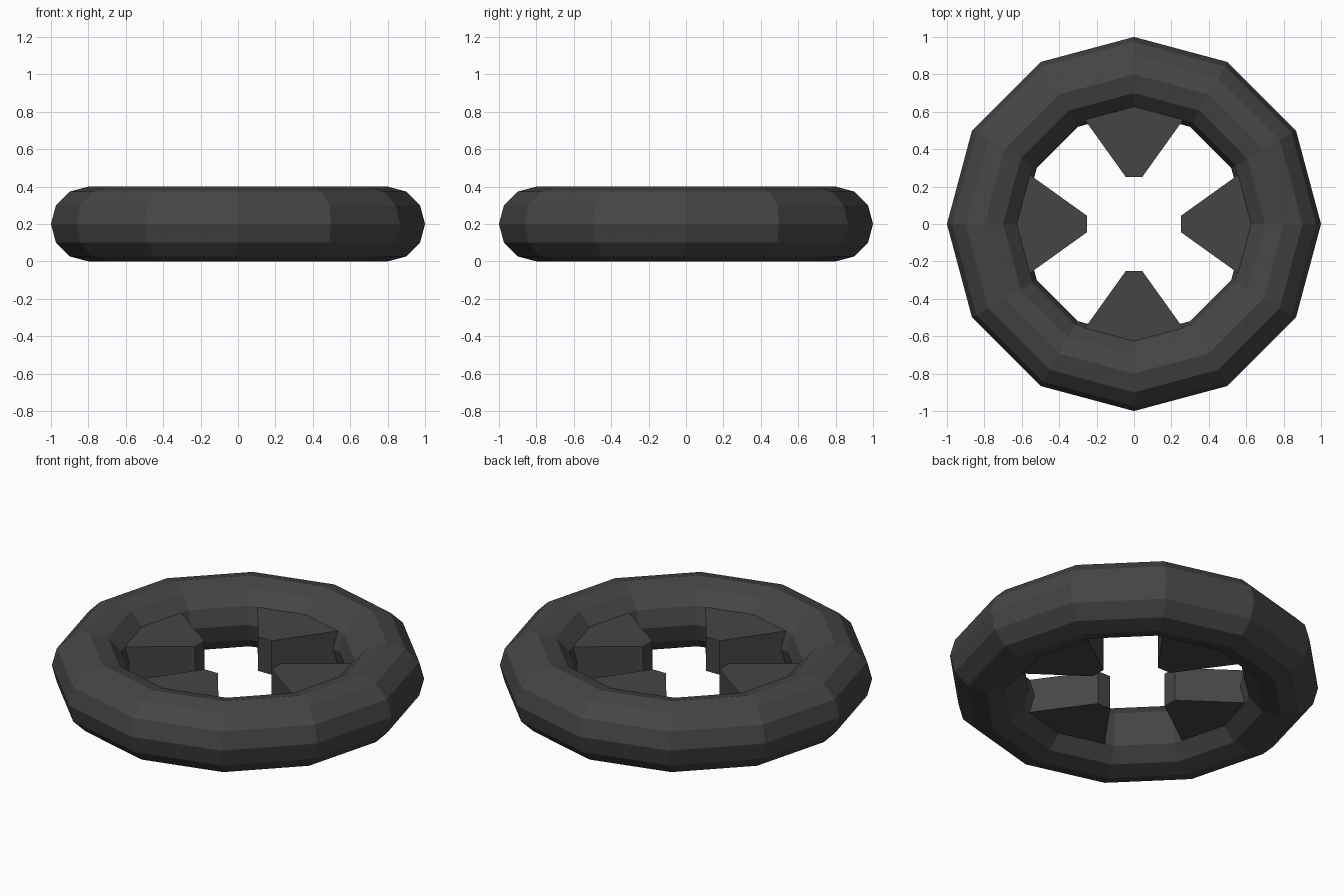
import bpy, bmesh
from math import cos, sin, pi
from mathutils import Matrix

if "Cube" in bpy.data.objects:
    bpy.data.objects.remove(bpy.data.objects["Cube"])

dark = bpy.data.materials.new("dark_grey")
dark.diffuse_color = (0.06, 0.06, 0.06, 1)
dark.use_nodes = True
dark.node_tree.nodes["Principled BSDF"].inputs["Base Color"].default_value = dark.diffuse_color


def add_object(name, bm):
    bmesh.ops.recalc_face_normals(bm, faces=bm.faces)
    mesh = bpy.data.meshes.new(name)
    bm.to_mesh(mesh)
    bm.free()
    mesh.materials.append(dark)
    obj = bpy.data.objects.new(name, mesh)
    bpy.context.collection.objects.link(obj)
    return obj


# Outer ring: 12 x 12 sided low-poly torus
bpy.ops.mesh.primitive_torus_add(major_segments=12, minor_segments=12,
                                 major_radius=0.8, minor_radius=0.2,
                                 location=(0, 0, 0.2))
ring = bpy.context.object
ring.name = "outer_ring"
ring.data.materials.append(dark)

# Four tapered teeth pointing inward, their wide ends sunk into the ring
for i in range(4):
    bm = bmesh.new()
    outline = [(0.25, -0.043), (0.66, -0.337), (0.66, 0.337), (0.25, 0.043)]
    base = bm.faces.new([bm.verts.new((x, y, 0.1)) for x, y in outline])
    top = bmesh.ops.extrude_face_region(bm, geom=[base])["geom"]
    bmesh.ops.translate(bm, vec=(0, 0, 0.2),
                        verts=[v for v in top if isinstance(v, bmesh.types.BMVert)])
    bm.transform(Matrix.Rotation(i * pi / 2, 4, 'Z'))
    add_object(f"inner_tooth_{i + 1}", bm)
